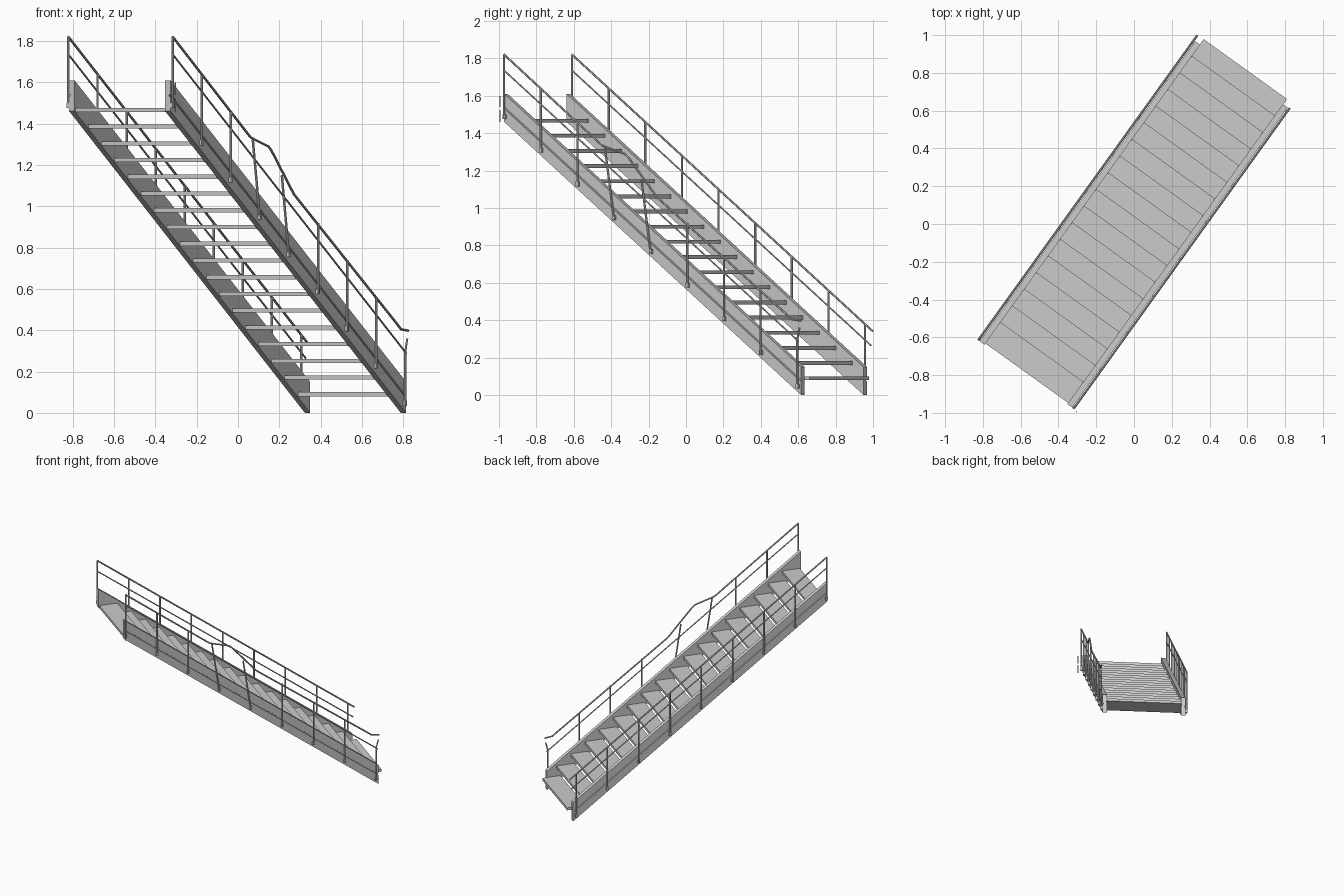
import bpy, math
from mathutils import Vector

if "Cube" in bpy.data.objects:
    bpy.data.objects.remove(bpy.data.objects["Cube"])

# Local stair frame: s runs downhill, t runs across, z is up
A = math.radians(54.3)
U = Vector((math.cos(A), math.sin(A), 0))
V = Vector((math.sin(A), -math.cos(A), 0))
SLOPE, S_TOP, S_LOW = 0.747, -0.98, 0.975


def P(s, t, z):
    return U * s + V * t + Vector((0, 0, z))


def under(s):
    """Height of the stringer underside."""
    return SLOPE * (S_LOW - s)


def rail_z(s):
    return 1.825 - SLOPE * (s - S_TOP)


def mesh_obj(name, verts, faces):
    me = bpy.data.meshes.new(name)
    me.from_pydata([tuple(v) for v in verts], [], faces)
    me.validate()
    ob = bpy.data.objects.new(name, me)
    bpy.context.collection.objects.link(ob)
    return ob


def loft(name, a, b):
    """Closed prism between two matching outlines."""
    n = len(a)
    faces = [(i, (i + 1) % n, n + (i + 1) % n, n + i) for i in range(n)]
    faces += [tuple(reversed(range(n))), tuple(range(n, 2 * n))]
    ob = mesh_obj(name, a + b, faces)
    bpy.context.view_layer.objects.active = ob
    ob.select_set(True)
    bpy.ops.object.mode_set(mode='EDIT')
    bpy.ops.mesh.select_all(action='SELECT')
    bpy.ops.mesh.normals_make_consistent(inside=False)
    bpy.ops.object.mode_set(mode='OBJECT')
    ob.select_set(False)
    return ob


def box(name, s0, s1, t0, t1, z0, z1):
    a = [P(s, t, z0) for s, t in ((s0, t0), (s1, t0), (s1, t1), (s0, t1))]
    return loft(name, a, [p + Vector((0, 0, z1 - z0)) for p in a])


def tube(name, pts, r):
    cu = bpy.data.curves.new(name, 'CURVE')
    cu.dimensions = '3D'
    cu.bevel_depth, cu.bevel_resolution = r, 2
    cu.use_fill_caps = True
    sp = cu.splines.new('POLY')
    sp.points.add(len(pts) - 1)
    for p, q in zip(sp.points, pts):
        p.co = (*q, 1)
    ob = bpy.data.objects.new(name, cu)
    bpy.context.collection.objects.link(ob)
    bpy.ops.object.select_all(action='DESELECT')
    ob.select_set(True)
    bpy.context.view_layer.objects.active = ob
    bpy.ops.object.convert(target='MESH')
    bpy.ops.object.shade_smooth_by_angle()
    bpy.context.object.select_set(False)


# Treads
for i in range(18):
    f = 1.01 - 0.1085 * i
    z = 0.08 + 0.081 * i
    box(f"tread_{i + 1}", f - 0.138, f, -0.272, 0.272, z, z + 0.02)

# Stringers: sloped beams with a shallow groove along the outer face
section = [(0.27, 0), (0.302, 0), (0.302, 0.07), (0.294, 0.072),
           (0.294, 0.080), (0.302, 0.082), (0.302, 0.15), (0.27, 0.15)]
for side, label in ((-1, "left"), (1, "right")):
    ends = [[P(s, side * t, under(s) + h) for t, h in section]
            for s in (S_TOP, S_LOW)]
    loft(f"{label}_stringer", *ends)

    # Posts, each with a flat foot plate bolted to the stringer
    t = side * 0.311
    for i in range(9):
        s = -0.974 + 0.2412 * i
        lean = -0.06 if side == 1 and i in (3, 4) else 0
        top = rail_z(s + lean)
        if lean and i == 4:
            top = 1.15
        if side == 1 and i == 8:
            top = 0.31
        b = under(s) + 0.02
        box(f"{label}_post_foot_{i + 1}", s - 0.008, s + 0.008,
            side * 0.302, side * 0.316, b, b + 0.025)
        tube(f"{label}_post_{i + 1}", [P(s, t, b), P(s + lean, t, top)], 0.006)

    # Middle rail
    end = 0.995 if side == -1 else 0.965
    tube(f"{label}_middle_rail",
         [P(q, t, rail_z(q) - 0.085) for q in (-0.975, end)], 0.0045)

# Left handrail is straight, right handrail has a raised bend and a level end
tube("left_handrail", [P(q, -0.311, rail_z(q)) for q in (-0.975, 1.005)], 0.006)
bend = [(-0.975, rail_z(-0.975)), (-0.33, 1.335), (-0.30, 1.325), (-0.18, 1.29),
        (-0.155, 1.27), (0.03, 1.06), (0.07, 1.03), (0.88, rail_z(0.88)),
        (0.92, 0.405), (0.98, 0.398)]
tube("right_handrail", [P(s, 0.311, z) for s, z in bend], 0.006)

# Short return at the top of the lowest right post
tube("right_post_return", [P(0.956, 0.311, 0.30), P(0.965, 0.311, 0.335),
                           P(0.972, 0.311, 0.36)], 0.005)

# Two thin mounting strips beside the upper right end
for i, (z0, z1) in enumerate(((1.46, 1.525), (1.54, 1.60))):
    box(f"mounting_strip_{i + 1}", -0.987, -0.983, 0.330, 0.336, z0, z1)
